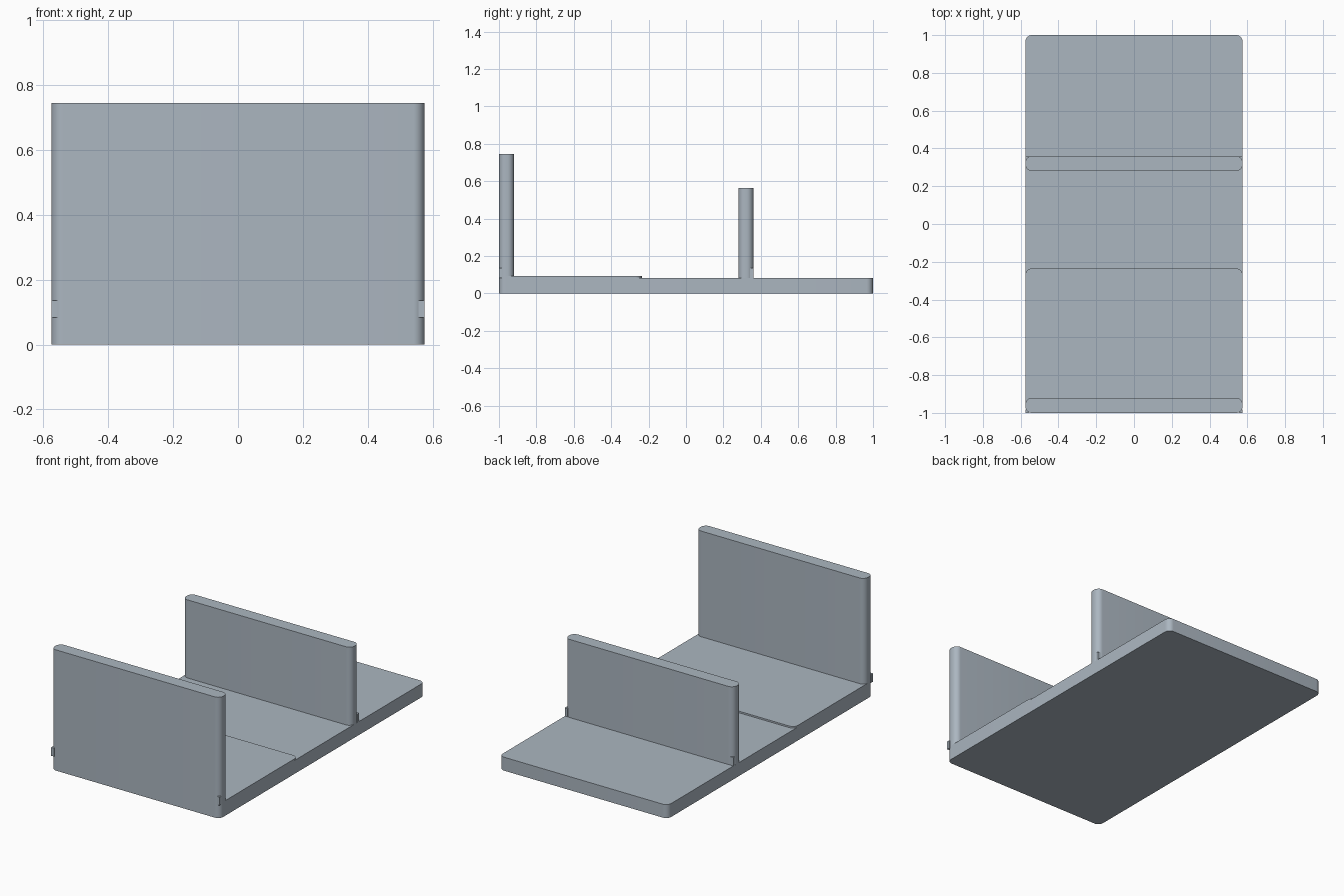
import bpy, bmesh, math

if "Cube" in bpy.data.objects:
    bpy.data.objects.remove(bpy.data.objects["Cube"])

W, R = 0.575, 0.035          # half width, corner radius
BASE_Z, PLATE_Z = 0.083, 0.093

metal = bpy.data.materials.new("blue grey")
metal.diffuse_color = (0.41, 0.47, 0.53, 1)
metal.use_nodes = True
metal.node_tree.nodes["Principled BSDF"].inputs["Base Color"].default_value = metal.diffuse_color


def slab(name, x0, x1, y0, y1, z0, z1, r=0.0, steps=8):
    """Upright block whose outline has rounded vertical corners."""
    pts = []
    if r:
        corners = [(x1 - r, y1 - r), (x0 + r, y1 - r), (x0 + r, y0 + r), (x1 - r, y0 + r)]
        for q, (cx, cy) in enumerate(corners):
            for i in range(steps + 1):
                a = math.pi / 2 * (q + i / steps)
                pts.append((cx + r * math.cos(a), cy + r * math.sin(a)))
    else:
        pts = [(x1, y1), (x0, y1), (x0, y0), (x1, y0)]
    bm = bmesh.new()
    face = bm.faces.new([bm.verts.new((x, y, z0)) for x, y in pts])
    top = bmesh.ops.extrude_face_region(bm, geom=[face])["geom"]
    bmesh.ops.translate(bm, vec=(0, 0, z1 - z0),
                        verts=[v for v in top if isinstance(v, bmesh.types.BMVert)])
    bmesh.ops.recalc_face_normals(bm, faces=bm.faces)
    mesh = bpy.data.meshes.new(name)
    bm.to_mesh(mesh)
    bm.free()
    mesh.materials.append(metal)
    ob = bpy.data.objects.new(name, mesh)
    bpy.context.collection.objects.link(ob)
    bpy.context.view_layer.objects.active = ob
    ob.select_set(True)
    bpy.ops.object.shade_smooth_by_angle(angle=math.radians(30))
    ob.select_set(False)
    return ob


# Base board and the slightly raised front pad
slab("base_board", -W, W, -1, 1, 0, BASE_Z, R)
slab("raised_pad", -W, W, -1, -0.235, BASE_Z, PLATE_Z, R)

# Upright panels
slab("front_panel", -W, W, -1, -0.92, BASE_Z, 0.745, R)
slab("middle_panel", -W, W, 0.28, 0.36, BASE_Z, 0.565, R)

# Small square corner blocks at the foot of each panel
T = 0.018
for side, x0, x1 in (("left", -W, -W + T), ("right", W - T, W)):
    slab("front_corner_block_" + side, x0, x1, -1, -1 + T, BASE_Z, 0.135)
    slab("middle_corner_block_" + side, x0, x1, 0.36 - T, 0.36, BASE_Z, 0.135)
